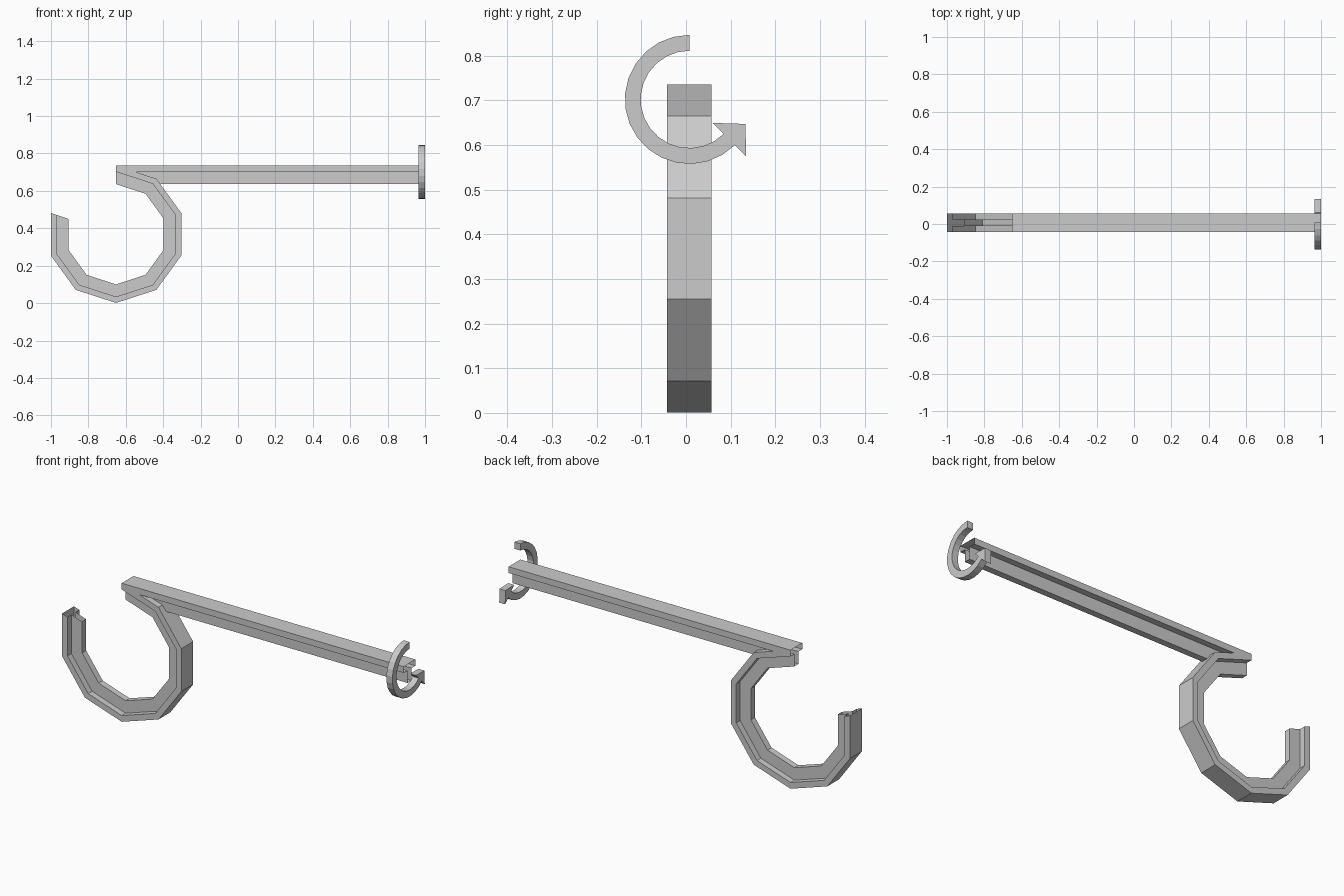
import bpy, bmesh
from math import sin, cos, pi, radians

if "Cube" in bpy.data.objects:
    bpy.data.objects.remove(bpy.data.objects["Cube"])

YC = 0.0075                 # shared centre plane of the profile
HX, HZ, HR = -0.652, 0.368, 0.367   # hook centre and outer radius
AX, AZ = YC, 0.702          # arrow centre (y, z)

# T section as (depth below flange face, y)
F, W = 0.0495, 0.017
TEE = [(0, -F), (0, F), (0.033, F), (0.033, W),
       (0.099, W), (0.099, -W), (0.033, -W), (0.033, -F)]


def finish(name, bm):
    bmesh.ops.recalc_face_normals(bm, faces=bm.faces[:])
    me = bpy.data.meshes.new(name)
    bm.to_mesh(me)
    bm.free()
    ob = bpy.data.objects.new(name, me)
    bpy.context.collection.objects.link(ob)
    return ob


def sweep(name, stations, place):
    """Open-ended T tube; place(station, depth, y) gives each point."""
    bm = bmesh.new()
    loops = [[bm.verts.new(place(s, d, y + YC)) for d, y in TEE] for s in stations]
    n = len(TEE)
    for a, b in zip(loops, loops[1:]):
        for i in range(n):
            j = (i + 1) % n
            bm.faces.new((a[i], a[j], b[j], b[i]))
    return finish(name, bm)


# Straight beam
sweep("beam", [HX, 1.0], lambda x, d, y: (x, y, HZ + HR - d))

# Hook: eight sides of a ten-sided ring, clockwise from the top
sweep("hook", [radians(90 - 36 * i) for i in range(9)],
      lambda a, d, y: (HX + (HR - d) * cos(a), y, HZ + (HR - d) * sin(a)))

# Curved arrow plate around the beam end
R_OUT, R_IN, SEG = 0.1445, 0.109, 16
bm = bmesh.new()


def pt(r, a):
    return bm.verts.new((0.965, AX + r * cos(a), AZ + r * sin(a)))


angles = [radians(90 + 225 * i / SEG) for i in range(SEG + 1)]
inner = [pt(R_IN, a) for a in angles]
outer = [pt(R_OUT, a) for a in angles]
for i in range(SEG):
    bm.faces.new((outer[i], outer[i + 1], inner[i + 1], inner[i]))

# Arrow head
end = angles[-1]
barb_in, barb_out = pt(0.0745, end), pt(0.180, end)
tip = bm.verts.new((0.965, 0.133, 0.647))
bm.faces.new((barb_in, inner[-1], outer[-1], barb_out, tip))

# Give the arrow its thickness
ext = bmesh.ops.extrude_face_region(bm, geom=bm.faces[:])
bmesh.ops.translate(bm, vec=(0.035, 0, 0),
                    verts=[g for g in ext["geom"] if isinstance(g, bmesh.types.BMVert)])
# Keep the back closed
back = [e for e in bm.edges if e.is_boundary]
if back:
    bmesh.ops.holes_fill(bm, edges=back, sides=0)
finish("rotation_arrow", bm)
